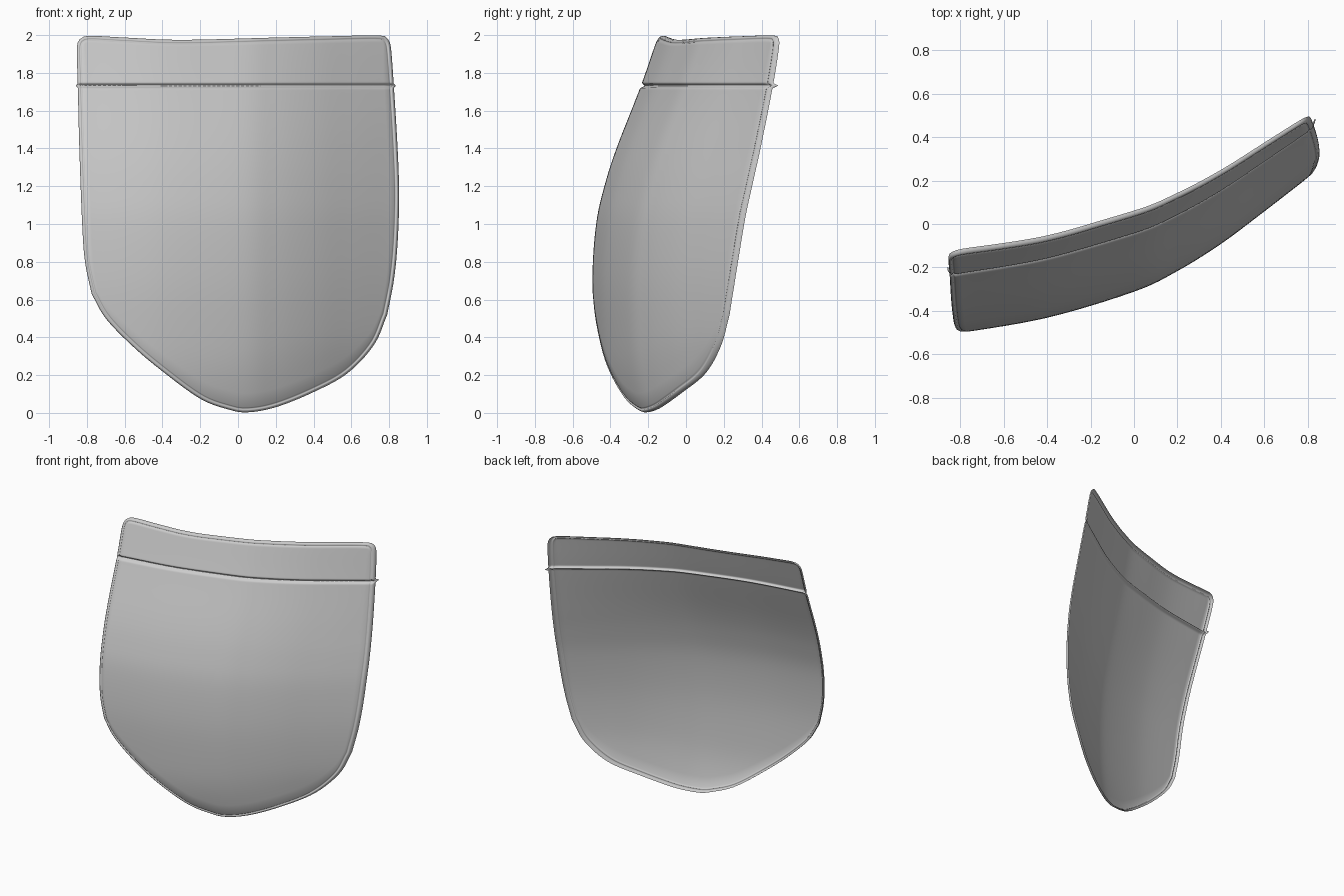
import bpy, bmesh, math
from mathutils import Vector

if "Cube" in bpy.data.objects:
    bpy.data.objects.remove(bpy.data.objects["Cube"])

SEAM = 1.732
# Outline of the pocket in x,z, split in four sides
LEFT = [(-.775, .63), (-.81, .8), (-.825, 1.0), (-.84, 1.4), (-.848, 1.73), (-.853, 1.93), (-.838, 1.978)]
BOTTOM = [(-.775, .63), (-.7, .50), (-.56, .355), (-.4, .22), (-.2, .075), (-.05, .018), (.05, .003),
          (.2, .03), (.4, .11), (.58, .21), (.72, .36), (.79, .52)]
RIGHT = [(.79, .52), (.825, .7), (.845, .9), (.853, 1.15), (.845, 1.4), (.825, 1.73), (.81, 1.93), (.795, 1.978)]
TOP = [(-.838, 1.978), (-.79, 1.996), (-.6, 1.987), (-.3, 1.975), (.2, 1.987), (.5, 1.994), (.75, 1.998), (.795, 1.978)]

# Curvature: plan curve y(x), and backward lean by height for left and right
PLAN = [(-.9, -.515), (-.8, -.5), (-.4, -.43), (0, -.31), (.2, -.215), (.4, -.09), (.6, .06), (.8, .215), (.9, .29)]
LEAN_L = [(-.1, .1), (0, .065), (.2, .022), (.4, .005), (.7, 0), (1, .025), (1.2, .07), (1.4, .135), (1.73, .265), (2, .36), (2.1, .4)]
LEAN_R = [(-.1, .11), (0, .085), (.2, .045), (.4, .005), (.7, 0), (1, .03), (1.2, .07), (1.4, .12), (1.73, .2), (2, .255), (2.1, .28)]


def dense(pts, n=24):
    """Catmull-Rom samples through the points."""
    p = [Vector(q) for q in pts]
    p = [2 * p[0] - p[1]] + p + [2 * p[-1] - p[-2]]
    out = []
    for i in range(1, len(p) - 2):
        a, b, c, d = p[i - 1:i + 3]
        for k in range(n):
            t = k / n
            out.append(.5 * (2 * b + (c - a) * t + (2 * a - 5 * b + 4 * c - d) * t * t
                             + (3 * b - a - 3 * c + d) * t ** 3))
    return out + [p[-2]]


def lookup(keys, vals, k):
    for i in range(len(keys) - 1):
        if k <= keys[i + 1] or i == len(keys) - 2:
            t = (k - keys[i]) / max(keys[i + 1] - keys[i], 1e-9)
            return vals[i] * (1 - t) + vals[i + 1] * t


def curve(pts):
    d = dense(pts)
    return lambda x: lookup([q.x for q in d], [q.y for q in d], x)


plan, lean_l, lean_r = curve(PLAN), curve(LEAN_L), curve(LEAN_R)


def surface(x, z, back=0):
    w = min(max((x + .2) / 1.03, 0), 1) ** 1.6
    y = plan(x) + lean_l(z) * (1 - w) + lean_r(z) * w
    return Vector((x, y + back + .02 * math.exp(-((z - SEAM) / .009) ** 2), z))


def by_length(pts, n):
    d = dense(pts)
    s = [0]
    for a, b in zip(d, d[1:]):
        s.append(s[-1] + (b - a).length)
    return [lookup(s, d, s[-1] * i / n) for i in range(n + 1)]


def by_height(pts):
    d = dense(pts)
    z0, z1 = pts[0][1], pts[-1][1]
    zs = [z0 + (1.69 - z0) * i / 28 for i in range(28)]
    zs += [1.69 + .084 * i / 21 for i in range(21)]
    zs += [1.774 + (z1 - 1.774) * i / 12 for i in range(13)]
    return [lookup([q.y for q in d], d, z) for z in zs]


NU = 64
left, right = by_height(LEFT), by_height(RIGHT)
bottom, top = by_length(BOTTOM, NU), by_length(TOP, NU)
NV = len(left) - 1
# Counter-clockwise boundary loop
loop = bottom[:-1] + right[:-1] + top[:0:-1] + left[:0:-1]
N = len(loop)
normals = []
for i in range(N):
    t = loop[(i + 1) % N] - loop[i - 1]
    normals.append(Vector((t.y, -t.x)).normalized())


def inset(d):
    return [p - n * d for p, n in zip(loop, normals)]


bm = bmesh.new()
# Main panel, filled between the inset sides
inner = inset(.028)
B = inner[:NU + 1]
R = inner[NU:NU + NV + 1]
T = inner[NU + NV:2 * NU + NV + 1][::-1]
L = (inner[2 * NU + NV:] + inner[:1])[::-1]
grid = []
for j in range(NV + 1):
    v = (L[j].y - L[0].y) / (L[-1].y - L[0].y)
    wb, wt = max(0, 1 - v / .8) ** 2, max(v, 0) ** 14
    row = []
    for i in range(NU + 1):
        u = i / NU
        p = L[j].lerp(R[j], u) + wb * (B[i] - L[0].lerp(R[0], u)) + wt * (T[i] - L[-1].lerp(R[-1], u))
        row.append(bm.verts.new(surface(p.x, p.y)))
    grid.append(row)
for j in range(NV):
    for i in range(NU):
        bm.faces.new((grid[j][i], grid[j][i + 1], grid[j + 1][i + 1], grid[j + 1][i]))

# Stitched groove and rolled rim around the panel
prev = (grid[0][:-1] + [r[-1] for r in grid[:-1]] + grid[-1][:0:-1] + [r[0] for r in grid[:0:-1]])
for d, back in ((.023, .003), (.019, .009), (.015, .003), (.009, .002), (.003, .007), (0, .015), (.001, .026)):
    ring = []
    for p, n, o in zip(inset(d), normals, loop):
        nub = .010 * math.exp(-((o.y - SEAM) / .007) ** 2) * (d < .01)
        q = p + n * nub
        ring.append(bm.verts.new(surface(q.x, q.y, back)))
    for i in range(N):
        k = (i + 1) % N
        bm.faces.new((prev[i], ring[i], ring[k], prev[k]))
    prev = ring

me = bpy.data.meshes.new("pocket_panel")
bm.to_mesh(me)
bm.free()
for f in me.polygons:
    f.use_smooth = True
ob = bpy.data.objects.new("pocket_panel", me)
bpy.context.collection.objects.link(ob)
